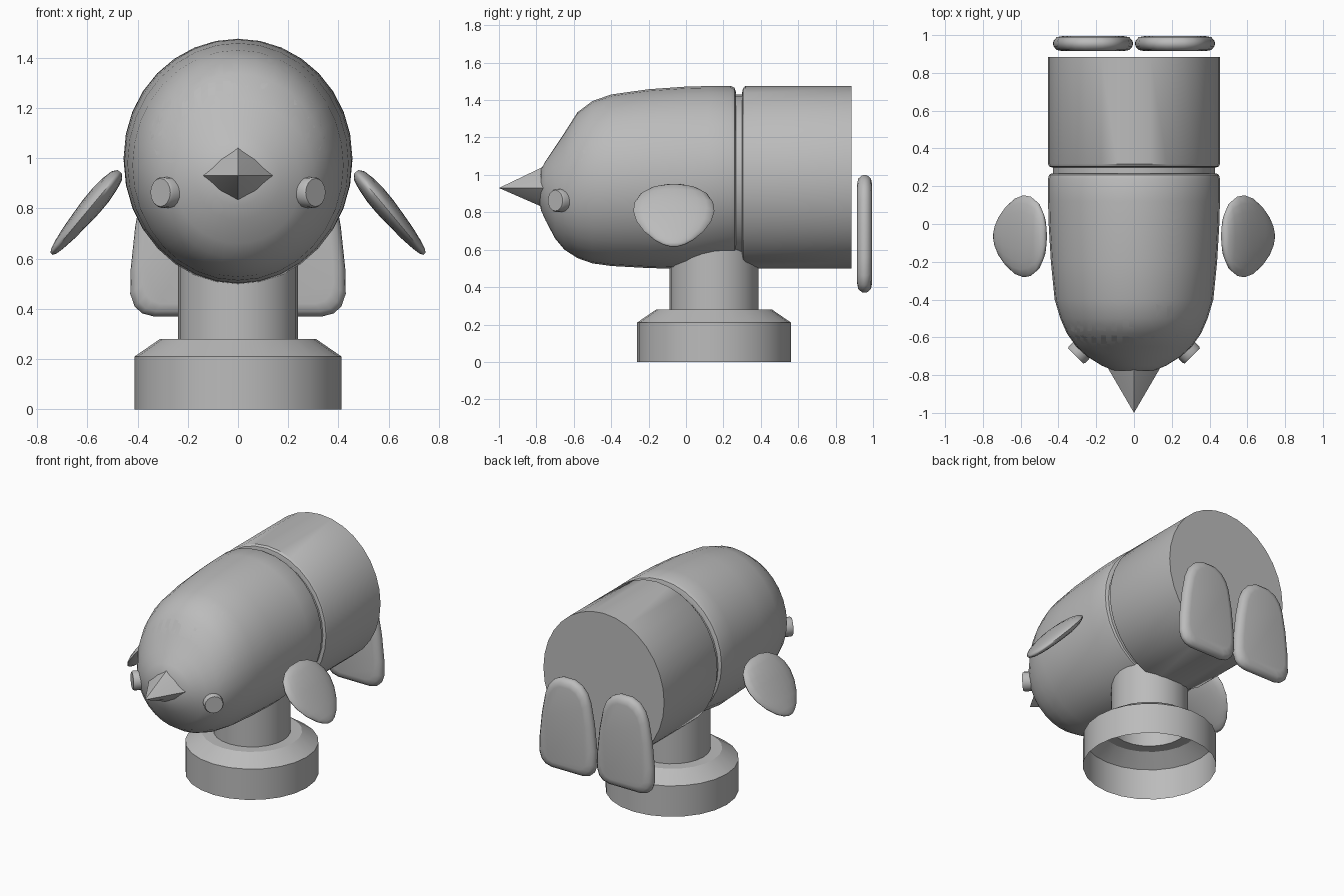
import bpy, bmesh, math
from mathutils import Vector
from mathutils.bvhtree import BVHTree

if "Cube" in bpy.data.objects:
    bpy.data.objects.remove(bpy.data.objects["Cube"])

grey = bpy.data.materials.new("plain grey")
grey.diffuse_color = (0.5, 0.5, 0.5, 1)
grey.use_nodes = True
grey.node_tree.nodes["Principled BSDF"].inputs["Base Color"].default_value = grey.diffuse_color


def finish(name, bm, angle=35):
    bmesh.ops.recalc_face_normals(bm, faces=bm.faces)
    me = bpy.data.meshes.new(name)
    bm.to_mesh(me)
    bm.free()
    ob = bpy.data.objects.new(name, me)
    bpy.context.collection.objects.link(ob)
    me.materials.append(grey)
    bpy.ops.object.select_all(action='DESELECT')
    ob.select_set(True)
    bpy.context.view_layer.objects.active = ob
    bpy.ops.object.shade_smooth_by_angle(angle=math.radians(angle))
    return ob


def loft(rings, cap_start=True, cap_end=True):
    """Skin a list of equal-length point rings."""
    bm = bmesh.new()
    vs = [[bm.verts.new(p) for p in r] for r in rings]
    n = len(rings[0])
    for a, b in zip(vs, vs[1:]):
        for i in range(n):
            j = (i + 1) % n
            bm.faces.new((a[i], a[j], b[j], b[i]))
    if cap_start:
        bm.faces.new(vs[0])
    if cap_end:
        bm.faces.new(vs[-1])
    return bm


def ellipse(c, u, v, n):
    c, u, v = Vector(c), Vector(u), Vector(v)
    return [c + u * math.cos(2 * math.pi * i / n) + v * math.sin(2 * math.pi * i / n)
            for i in range(n)]


def body_ring(y, top, bottom, half):
    return ellipse((0, y, (top + bottom) / 2), (half, 0, 0), (0, 0, (top - bottom) / 2), 32)


def lerp_table(table, x):
    for (x0, v0), (x1, v1) in zip(table, table[1:]):
        if x <= x1:
            return v0 + (v1 - v0) * (x - x0) / (x1 - x0)
    return table[-1][1]


# Head and front body: y, top z, bottom z, half width
head = [(-.785, .96, .86, .05), (-.775, 1.03, .81, .11), (-.75, 1.075, .755, .17),
        (-.70, 1.15, .66, .25), (-.65, 1.225, .60, .305), (-.58, 1.335, .555, .355),
        (-.5, 1.395, .527, .39), (-.4, 1.43, .513, .42), (-.2, 1.458, .502, .44),
        (0, 1.472, .497, .452), (.12, 1.475, .515, .455), (.24, 1.475, .535, .455),
        (.26, 1.465, .54, .45), (.268, 1.44, .55, .435)]
bm = loft([body_ring(*r) for r in head])
tree = BVHTree.FromBMesh(bm)
finish("head", bm)

# Narrow neck groove and rear barrel
finish("neck_groove", loft([body_ring(y, 1.43, .545, .43) for y in (.25, .32)]))
finish("rear_body", loft([body_ring(*r) for r in (
    (.30, 1.44, .535, .435), (.305, 1.465, .51, .45), (.318, 1.475, .50, .455),
    (.885, 1.475, .50, .455))]))

# Raised brow that follows the head surface
low = [(0, 1.06), (.1, 1.05), (.2, 1.0), (.27, .98), (.32, 1.0), (.348, 1.07)]
high = [(0, 1.41), (.12, 1.40), (.2, 1.36), (.3, 1.24), (.348, 1.12)]
bm = bmesh.new()
NX, NZ = 36, 14
grid = []
for i in range(NX + 1):
    x = .348 * math.sin(math.pi / 2 * (2 * i / NX - 1))
    z0, z1 = lerp_table(low, abs(x)), lerp_table(high, abs(x))
    col = []
    for k in range(NZ + 1):
        t = k / NZ
        z = z0 + (z1 - z0) * t
        hit, nor, _, _ = tree.ray_cast(Vector((x, -2, z)), Vector((0, 1, 0)))
        if hit is None:
            hit, nor, _, _ = tree.find_nearest(Vector((x, -.5, z)))
        if nor.y > 0:
            nor = -nor
        edge = min(1, 5 * t, 2 * (1 - t), (1 - abs(2 * i / NX - 1)) * 8)
        col.append(bm.verts.new(hit + nor * (-.012 + .04 * math.sqrt(max(edge, 0)))))
    grid.append(col)
for a, b in zip(grid, grid[1:]):
    for k in range(NZ):
        bm.faces.new((a[k], b[k], b[k + 1], a[k + 1]))
finish("brow", bm, 60)

# Beak: pointed, with a crease along the sides
section = [(.14, 0), (.07, .07), (0, .115), (-.07, .07), (-.14, 0),
           (-.075, -.065), (0, -.105), (.075, -.065)]
bm = bmesh.new()
tip = bm.verts.new((0, -1, .93))
base = [bm.verts.new((x, -.76, .93 + z)) for x, z in section]
for i in range(8):
    bm.faces.new((tip, base[i], base[(i + 1) % 8]))
bm.faces.new(base)
finish("beak", bm, 50)

# Wing: distance down the blade, half width, half thickness
wing = [(0, .05, .012), (.02, .12, .027), (.06, .178, .036), (.12, .21, .042),
        (.18, .217, .042), (.25, .2, .037), (.32, .16, .031), (.38, .105, .022),
        (.41, .06, .015), (.425, .02, .006)]

# Foot outline: height, half width
foot = [(.37, .12), (.382, .165), (.41, .195), (.46, .212), (.56, .210), (.73, .192),
        (.87, .165), (.93, .14), (.975, .10), (1.0, .045)]

for s, side in ((-1, "left"), (1, "right")):
    # Wings hanging out from the sides
    d, n = Vector((.64 * s, 0, -.768)), Vector((.768 * s, 0, .64))
    rings = [ellipse(Vector((.47 * s, -.065, .945)) + d * u, (0, w, 0), n * t, 20)
             for u, w, t in wing]
    finish("wing_" + side, loft(rings), 60)

    # Round cheeks
    c, n = Vector((.292 * s, -.682, .863)), Vector((.707 * s, -.707, 0))
    u = Vector((.707 * s, .707, 0))
    rings = [ellipse(c + n * h, u * r, (0, 0, r), 16)
             for h, r in ((-.05, .06), (.014, .062), (.024, .056))]
    finish("cheek_" + side, loft(rings))

    # Flat feet standing behind the barrel, with rolled edges
    outline = [(w, z) for z, w in foot] + [(-w, z) for z, w in reversed(foot)]
    rings = []
    for y, inset in ((.915, .05), (.921, .02), (.94, .003), (.955, 0),
                     (.97, .003), (.989, .02), (.995, .05)):
        kx, kz = 1 - inset / .212, 1 - inset / .315
        rings.append([(s * .217 + x * kx, y, .685 + (z - .685) * kz) for x, z in outline])
    finish("foot_" + side, loft(rings), 60)


# Hollow stand, open underneath: z, radius
def ring(z, r):
    return ellipse((0, .15, z), (r, 0, 0), (0, r, 0), 24)


finish("stand_base", loft([ring(0, .412), ring(.21, .412), ring(.28, .31), ring(.28, .238)],
                          False, False), 30)
finish("stand_post", loft([ring(.28, .238), ring(.62, .238)], False, False), 30)
